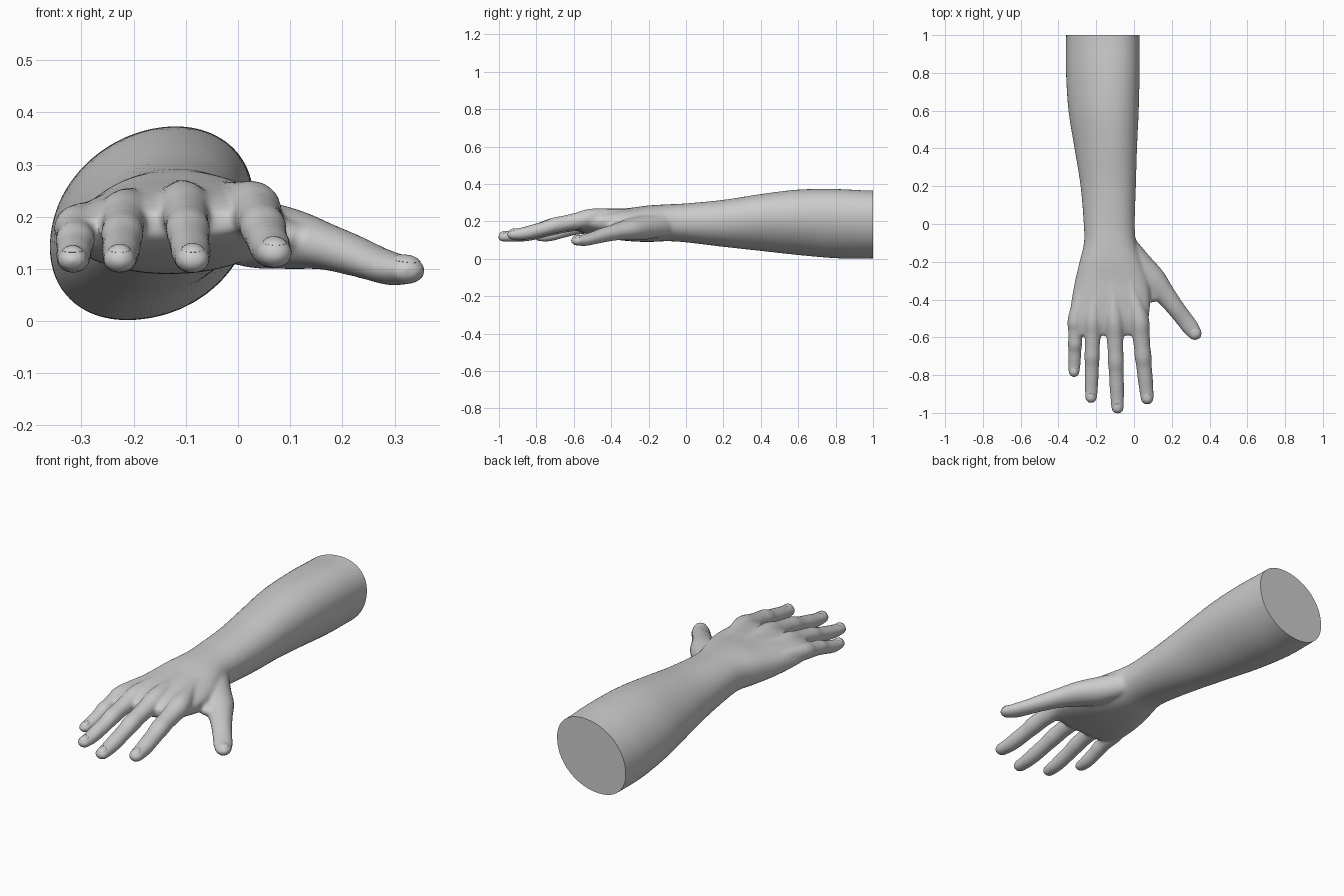
import bpy, bmesh, math
from mathutils import Vector

if "Cube" in bpy.data.objects:
    bpy.data.objects.remove(bpy.data.objects["Cube"])

skin = bpy.data.materials.new("grey_skin")
skin.diffuse_color = (0.6, 0.6, 0.6, 1)
skin.use_nodes = True
skin.node_tree.nodes["Principled BSDF"].inputs["Base Color"].default_value = skin.diffuse_color


def catmull(rows, steps):
    """Smoothly interpolate rows of numbers."""
    out = []
    for i in range(len(rows) - 1):
        a, b, c, d = (rows[max(i - 1, 0)], rows[i], rows[i + 1],
                      rows[min(i + 2, len(rows) - 1)])
        for s in range(steps):
            t = s / steps
            out.append([0.5 * (2 * q + (r - p) * t + (2*p - 5*q + 4*r - w) * t*t
                        + (3*q - p - 3*r + w) * t**3)
                        for p, q, r, w in zip(a, b, c, d)])
    return out + [list(rows[-1])]


def loft(bm, rings):
    """Skin closed rings of points and cap both ends."""
    vs = [[bm.verts.new(p) for p in ring] for ring in rings]
    n = len(vs[0])
    for a, b in zip(vs, vs[1:]):
        for i in range(n):
            bm.faces.new((a[i], a[(i + 1) % n], b[(i + 1) % n], b[i]))
    bm.faces.new(vs[0][::-1])
    bm.faces.new(vs[-1])


def body_ring(y, x0, x1, z0, z1, tilt, power, n=48):
    """Tilted rounded cross-section filling the given bounds."""
    ring = []
    for i in range(n):
        t = 2 * math.pi * i / n
        f = lambda v: math.copysign(abs(v) ** power, v)
        ring.append(((x0 + x1) / 2 + (x1 - x0) / 2 * f(math.cos(t)), y,
                     (z0 + z1) / 2 + (z1 - z0) / 2 * f(math.sin(t + tilt))))
    return ring


def digit(bm, rows, n=24):
    """Tube along x, y, z, half width, half height rows, with a round tip."""
    pts = catmull(rows, 8)
    end, prev = Vector(pts[-1][:3]), Vector(pts[-4][:3])
    way = (end - prev).normalized()
    w, h = pts[-1][3:]
    for k in range(1, 8):
        a = k / 7 * math.pi / 2 * 0.96
        pts.append([*(end + way * w * math.sin(a)), w * math.cos(a), h * math.cos(a)])
    rings = []
    for i, p in enumerate(pts):
        d = (Vector(pts[min(i + 1, len(pts) - 1)][:3])
             - Vector(pts[max(i - 1, 0)][:3])).normalized()
        side = d.cross(Vector((0, 0, 1))).normalized()
        up = side.cross(d)
        rings.append([Vector(p[:3]) + side * p[3] * math.cos(t) + up * p[4] * math.sin(t)
                      for t in (2 * math.pi * j / n for j in range(n))])
    loft(bm, rings)
    return end, way, w, h


bm = bmesh.new()

# Forearm and palm: y, left, right, bottom, top, tilt, squareness
sections = [
    (1.06, -.358, .03, .003, .364, .23, .95), (.95, -.36, .03, .002, .366, .23, .95),
    (.8, -.36, .03, .003, .373, .23, .97), (.6, -.347, .025, .02, .37, .22, 1),
    (.4, -.315, .016, .042, .346, .2, 1), (.2, -.283, .01, .064, .315, .14, .95),
    (0, -.266, .004, .088, .296, .08, .9), (-.1, -.265, .012, .094, .291, .06, .88),
    (-.2, -.288, .045, .09, .285, .06, .85), (-.3, -.312, .078, .094, .272, .1, .85),
    (-.4, -.33, .086, .106, .262, .16, .85), (-.5, -.343, .078, .126, .246, .22, .85),
    (-.56, -.338, .068, .142, .226, .25, .9), (-.59, -.315, .045, .165, .208, .25, .95)]
loft(bm, [body_ring(*s) for s in catmull(sections, 5)])

# Fingers: base x, knuckle x, tip x, tip y, knuckle z, tip z, half width
fingers = [(-.245, -.308, -.317, -.782, .182, .118, .039),
           (-.185, -.217, -.227, -.917, .208, .118, .042),
           (-.12, -.104, -.087, -.972, .222, .118, .044),
           (-.055, .028, .07, -.922, .220, .13, .046)]
tips = []
for bx, kx, tx, ty, kz, tz, r in fingers:
    ky = -.5
    rows = [(bx, -.2, kz + .018, .024, .032), (bx * .45 + kx * .55, -.36, kz + .014, .03, .034),
            (kx, ky, kz, r * 1.08, r * 1.06)]
    # knuckle-to-tip profile: fraction, width factor, height factor, sag
    for f, w, h, sag in ((.2, 1.02, .97, 0), (.36, .95, .9, .002), (.48, .98, .92, .002),
                         (.6, .9, .82, -.003), (.76, .88, .8, -.006),
                         (.88, .83, .73, -.006), (1, .76, .62, 0)):
        rows.append((kx + (tx - kx) * f, ky + (ty - ky) * f,
                     kz + (tz - kz) * f + sag, r * w, r * h))
    tips.append(digit(bm, rows))

# Thumb, its fleshy base, and the web towards the index finger
tips.append(digit(bm, [
    (-.04, -.1, .185, .05, .06), (.03, -.22, .168, .073, .066),
    (.10, -.3, .157, .073, .058), (.165, -.375, .143, .056, .045),
    (.22, -.445, .126, .048, .039), (.263, -.5, .11, .046, .034),
    (.295, -.542, .1, .045, .032), (.322, -.578, .097, .038, .027)]))
digit(bm, [(0, -.22, .18, .05, .05), (.05, -.3, .175, .055, .042),
           (.092, -.375, .165, .042, .028)])

bmesh.ops.recalc_face_normals(bm, faces=bm.faces)
mesh = bpy.data.meshes.new("arm_and_hand")
bm.to_mesh(mesh)
bm.free()
arm = bpy.data.objects.new("arm_and_hand", mesh)
bpy.context.collection.objects.link(arm)

# Fuse the parts into one soft surface
remesh = arm.modifiers.new("fuse", 'REMESH')
remesh.mode = 'VOXEL'
remesh.voxel_size = 0.0075
soften = arm.modifiers.new("soften", 'SMOOTH')
soften.factor = 0.5
soften.iterations = 9
fused = bpy.data.meshes.new_from_object(
    arm.evaluated_get(bpy.context.evaluated_depsgraph_get()))
arm.modifiers.clear()

# Flat cut at the elbow end
bm = bmesh.new()
bm.from_mesh(fused)
cut = bmesh.ops.bisect_plane(bm, geom=bm.verts[:] + bm.edges[:] + bm.faces[:],
                             plane_co=(0, 1, 0), plane_no=(0, 1, 0), clear_outer=True)
rim = [e for e in cut["geom_cut"] if isinstance(e, bmesh.types.BMEdge)]
bmesh.ops.holes_fill(bm, edges=rim, sides=0)
bmesh.ops.recalc_face_normals(bm, faces=bm.faces)
bm.to_mesh(fused)
bm.free()
arm.data = fused
fused.materials.clear()
fused.materials.append(skin)


def smooth(ob):
    bpy.ops.object.select_all(action='DESELECT')
    ob.select_set(True)
    bpy.context.view_layer.objects.active = ob
    bpy.ops.object.shade_smooth_by_angle(angle=math.radians(40))


smooth(arm)

# Nails: thin shells wrapped over the top of each rounded tip
for name, (end, way, w, h) in zip(("little", "ring", "middle", "index", "thumb"), tips):
    side = way.cross(Vector((0, 0, 1))).normalized()
    up = side.cross(way)
    bpy.ops.mesh.primitive_uv_sphere_add(segments=24, ring_count=12, radius=1)
    nail = bpy.context.object
    nail.name = name + "_nail"
    for v in nail.data.vertices:
        x, y, z = v.co
        across, along = x * .68, .05 + y * .72
        crown = math.sqrt(max(0.05, 1 - across ** 2 - max(along, 0) ** 2))
        v.co = (end + way * along * w + side * across * w
                + up * (h * crown - .001 + z * .004 - min(along, 0) * h * .1))
    nail.data.materials.append(skin)
    smooth(nail)
